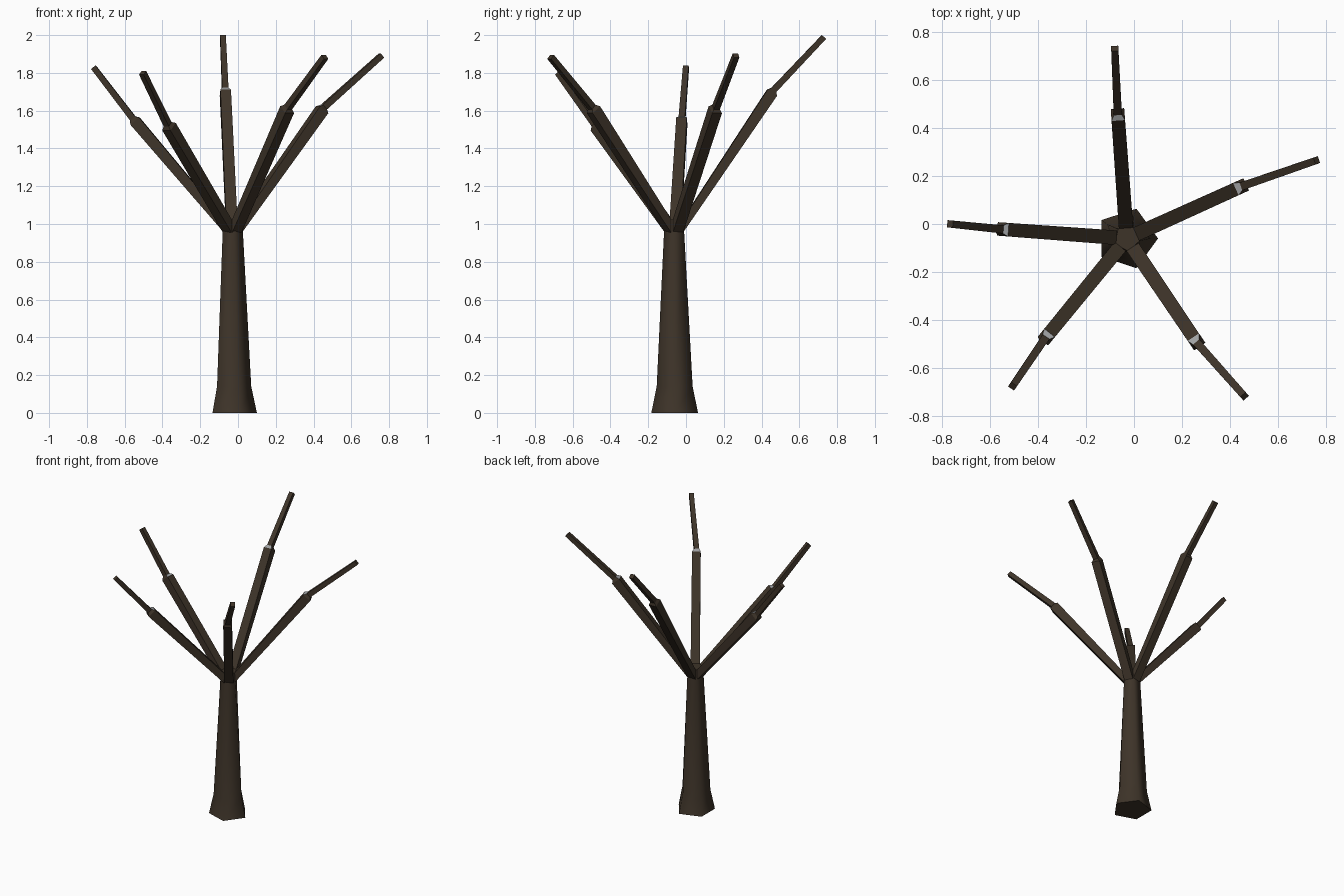
import bpy, math
from mathutils import Vector

if "Cube" in bpy.data.objects:
    bpy.data.objects.remove(bpy.data.objects["Cube"])


def material(name, rgb):
    m = bpy.data.materials.new(name)
    m.diffuse_color = (*rgb, 1)
    m.use_nodes = True
    m.node_tree.nodes["Principled BSDF"].inputs["Base Color"].default_value = m.diffuse_color
    return m


BARK = material("dark bark", (0.048, 0.034, 0.022))
GREY = material("pale grey wood", (0.36, 0.37, 0.38))
CX, CY = -0.03, -0.06


def loft(name, rings):
    """Skin a list of equal-sized rings and cap both ends."""
    n = len(rings[0])
    verts = [p for r in rings for p in r]
    faces = [(k * n + i, k * n + (i + 1) % n, (k + 1) * n + (i + 1) % n, (k + 1) * n + i)
             for k in range(len(rings) - 1) for i in range(n)]
    last = (len(rings) - 1) * n
    faces += [tuple(reversed(range(n))), tuple(range(last, last + n))]
    me = bpy.data.meshes.new(name)
    me.from_pydata(verts, [], faces)
    me.materials.append(BARK)
    me.materials.append(GREY)
    ob = bpy.data.objects.new(name, me)
    bpy.context.collection.objects.link(ob)
    return ob


# Five-sided trunk with flared foot, turning slightly towards the top
def pentagon(r, z, turn):
    return [Vector((CX + r * math.cos(a), CY + r * math.sin(a), z))
            for a in (math.radians(72 * i + turn) for i in range(5))]


trunk = loft("trunk", [pentagon(0.13, 0, 0), pentagon(0.10, 0.14, 0),
                       pentagon(0.057, 0.955, -10), pentagon(0.054, 1.025, -12)])
for f in trunk.data.polygons:
    f.use_smooth = len(f.vertices) == 4


# Square branches: thick limb, short stepped collar, thin twig
def square(c, side, up, w, h):
    return [c + side * (sx * w / 2) + up * (sy * h / 2)
            for sx, sy in ((-1, -1), (1, -1), (1, 1), (-1, 1))]


branches = {
    "left_branch": ((-0.545, -0.022, 1.545), (-0.765, 0.0, 1.83)),
    "right_branch": ((0.445, 0.155, 1.605), (0.76, 0.265, 1.892)),
    "back_branch": ((-0.067, 0.455, 1.695), (-0.08, 0.73, 1.99)),
    "front_left_branch": ((-0.365, -0.47, 1.515), (-0.505, -0.675, 1.80)),
    "front_right_branch": ((0.26, -0.49, 1.605), (0.46, -0.717, 1.885)),
}
Z = Vector((0, 0, 1))
for name, (joint, tip) in branches.items():
    joint, tip = Vector(joint), Vector(tip)
    out = Vector((joint.x - CX, joint.y - CY, 0)).normalized()
    root = Vector((CX, CY, 0.99)) + out * 0.043
    d1, d2 = (joint - root).normalized(), (tip - joint).normalized()
    s1 = Z.cross(d1).normalized() * -1
    s2 = Z.cross(d2).normalized() * -1
    u1, u2 = s1.cross(d1), s2.cross(d2)
    ob = loft(name, [square(root, s1, Z, 0.06, 0.07),
                     square(joint, s1, u1, 0.056, 0.06),
                     square(joint + d1 * 0.018, s2, u2, 0.034, 0.034),
                     square(tip, s2, u2, 0.03, 0.03)])
    # grey upper face of the collar
    ob.data.polygons[4 + 2].material_index = 1
